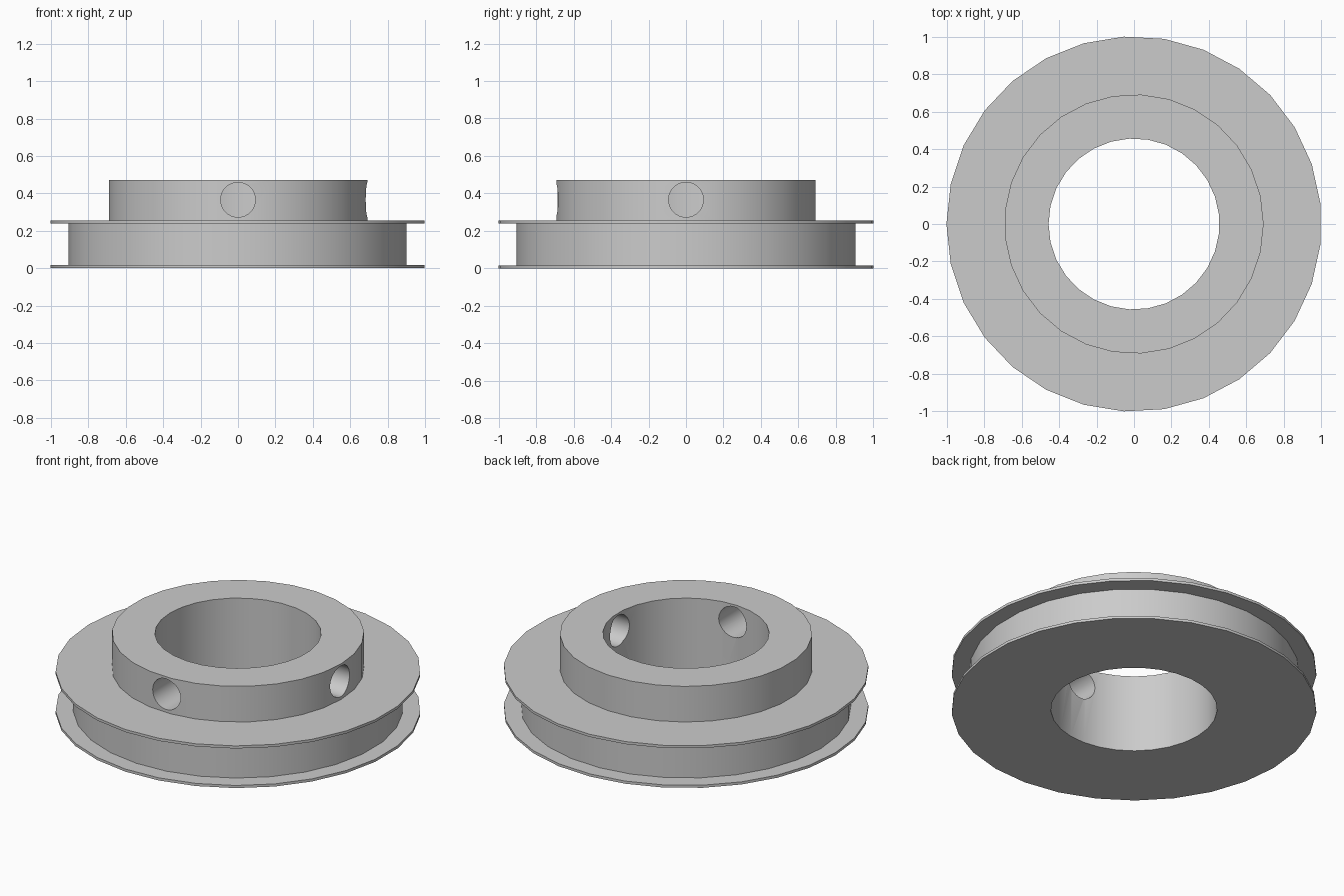
import bpy, bmesh
from math import pi, sin, cos, radians
from mathutils import Matrix

cube = bpy.data.objects.get("Cube")
if cube:
    bpy.data.objects.remove(cube, do_unlink=True)

SIDES = 29
grey = bpy.data.materials.new("plain grey")
grey.use_nodes = True
colour = (0.6, 0.6, 0.6, 1)
grey.diffuse_color = colour
grey.node_tree.nodes["Principled BSDF"].inputs["Base Color"].default_value = colour


def finish(name, bm):
    bmesh.ops.recalc_face_normals(bm, faces=bm.faces)
    mesh = bpy.data.meshes.new(name)
    bm.to_mesh(mesh)
    bm.free()
    mesh.materials.append(grey)
    obj = bpy.data.objects.new(name, mesh)
    bpy.context.collection.objects.link(obj)
    return obj


def lathe(name, profile):
    """Closed loop of (radius, height, start angle) turned about z."""
    bm = bmesh.new()
    rings = []
    for r, z, start in profile:
        angles = [start + 2 * pi * i / SIDES for i in range(SIDES)]
        rings.append([bm.verts.new((r * cos(a), r * sin(a), z)) for a in angles])
    for a, b in zip(rings, rings[1:] + rings[:1]):
        for i in range(SIDES):
            j = (i + 1) % SIDES
            bm.faces.new((a[i], a[j], b[j], b[i]))
    return finish(name, bm)


# Flanged pulley with raised hub and through bore
BORE, HUB, GROOVE, RIM = 0.457, 0.693, 0.907, 1.003
FLANGE, DECK, TOP = 0.016, 0.256, 0.472
turn = pi                          # rim and bore have a corner at -x
hub_turn = pi + pi / SIDES         # hub has a flat at -x
pulley = lathe("flanged_pulley", [
    (BORE, 0, turn), (RIM, 0, turn), (RIM, FLANGE, turn),
    (GROOVE, FLANGE, turn), (GROOVE, DECK - FLANGE, turn),
    (RIM, DECK - FLANGE, turn), (RIM, DECK, turn),
    (HUB, DECK, hub_turn), (HUB, TOP, hub_turn), (BORE, TOP, turn)])

# Two radial set screw holes through the hub wall, at -y and +x
for axis, position, name in (("X", (0, -0.6, 0.366), "front_hole_cutter"),
                             ("Y", (0.6, 0, 0.366), "side_hole_cutter")):
    bm = bmesh.new()
    bmesh.ops.create_cone(
        bm, cap_ends=True, segments=32, radius1=0.093, radius2=0.093, depth=0.5,
        matrix=Matrix.Translation(position) @ Matrix.Rotation(radians(90), 4, axis))
    cutter = finish(name, bm)
    cutter.hide_render = True
    bpy.context.view_layer.objects.active = pulley
    cut = pulley.modifiers.new("screw hole", "BOOLEAN")
    cut.operation, cut.solver, cut.object = "DIFFERENCE", "EXACT", cutter
    bpy.ops.object.modifier_apply(modifier=cut.name)
    bpy.data.objects.remove(cutter, do_unlink=True)

# Smooth round walls with crisp edges
bpy.ops.object.select_all(action="DESELECT")
pulley.select_set(True)
bpy.context.view_layer.objects.active = pulley
bpy.ops.object.shade_smooth_by_angle(angle=radians(30))
